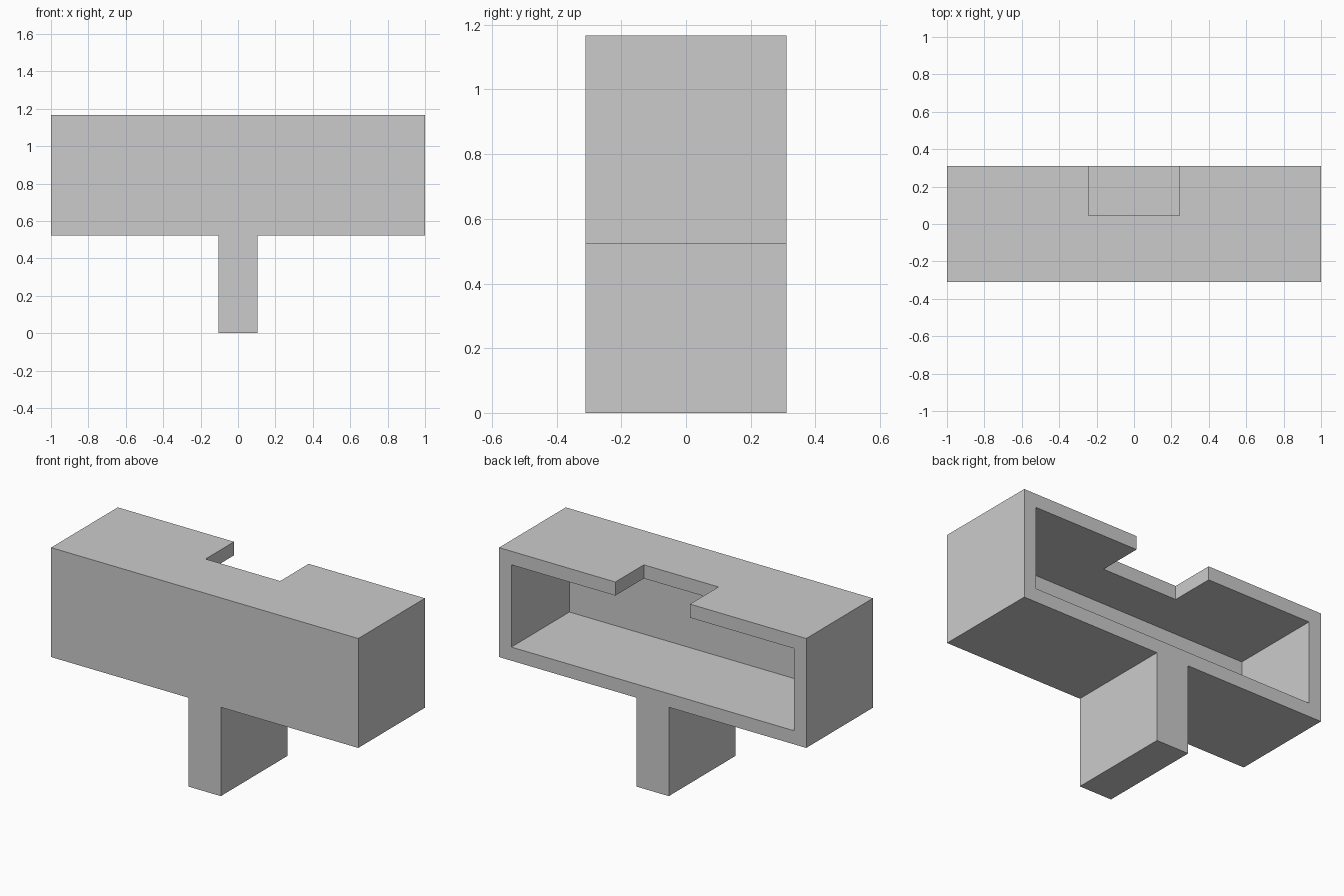
import bpy
import bmesh
from mathutils import Vector

cube = bpy.data.objects.get("Cube")
if cube:
    bpy.data.objects.remove(cube, do_unlink=True)

# Main dimensions
HALF_X, HALF_Y = 1.0, 0.31
BASE, TOP = 0.523, 1.167
STEM, WALL = 0.105, 0.08
NOTCH_X, NOTCH_Y = 0.243, 0.045
OVER = 0.1

grey = bpy.data.materials.new("plain grey")
grey.use_nodes = True
colour = (0.6, 0.6, 0.6, 1)
grey.diffuse_color = colour
grey.node_tree.nodes["Principled BSDF"].inputs["Base Color"].default_value = colour


def extrude_profile(name, points, y0, y1):
    """Extrude a closed x-z outline from y0 to y1."""
    bm = bmesh.new()
    face = bm.faces.new([bm.verts.new((x, y0, z)) for x, z in points])
    grown = bmesh.ops.extrude_face_region(bm, geom=[face])["geom"]
    verts = [v for v in grown if isinstance(v, bmesh.types.BMVert)]
    bmesh.ops.translate(bm, verts=verts, vec=Vector((0, y1 - y0, 0)))
    bmesh.ops.recalc_face_normals(bm, faces=bm.faces)
    mesh = bpy.data.meshes.new(name)
    bm.to_mesh(mesh)
    bm.free()
    mesh.materials.append(grey)
    obj = bpy.data.objects.new(name, mesh)
    bpy.context.collection.objects.link(obj)
    return obj


def rectangle(half, low, high):
    return [(-half, low), (half, low), (half, high), (-half, high)]


def cut(target, cutter):
    """Subtract a cutter, apply the result and remove the cutter."""
    mod = target.modifiers.new("cut", "BOOLEAN")
    mod.operation, mod.solver, mod.object = "DIFFERENCE", "EXACT", cutter
    bpy.context.view_layer.objects.active = target
    bpy.ops.object.modifier_apply(modifier=mod.name)
    bpy.data.objects.remove(cutter, do_unlink=True)


# Box and stem share one T-shaped outline
right_side = [(STEM, 0), (STEM, BASE), (HALF_X, BASE), (HALF_X, TOP)]
outline = right_side + [(-x, z) for x, z in reversed(right_side)]
housing = extrude_profile("housing_with_stem", outline, -HALF_Y, HALF_Y)

# Hollow interior, open at the back
cut(housing, extrude_profile(
    "cavity_cutter", rectangle(HALF_X - WALL, BASE + WALL, TOP - WALL),
    WALL - HALF_Y, HALF_Y + OVER))

# Notch through the rear of the roof
cut(housing, extrude_profile(
    "notch_cutter", rectangle(NOTCH_X, TOP - 2 * WALL, TOP + OVER),
    NOTCH_Y, HALF_Y + OVER))
